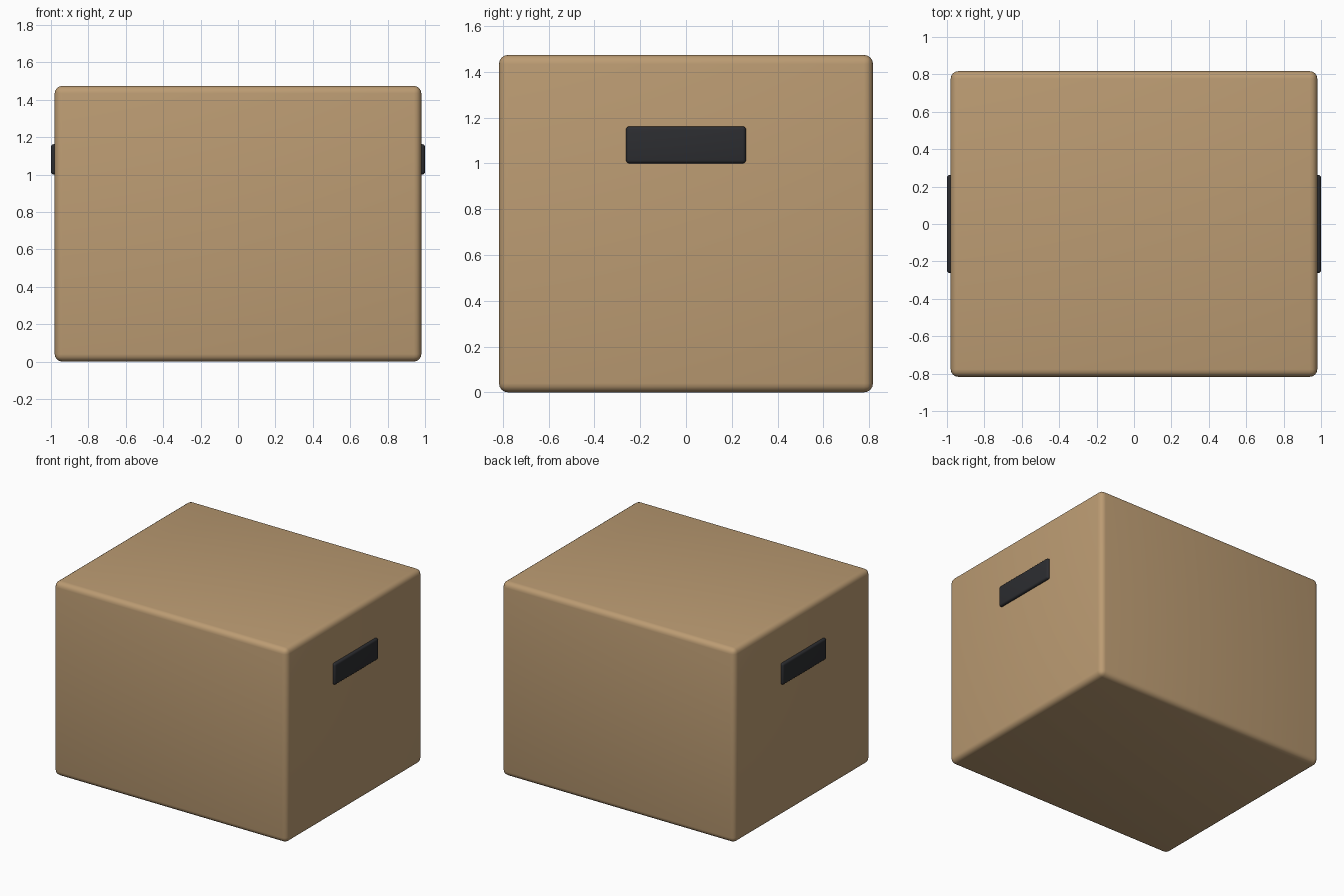
import bpy

if "Cube" in bpy.data.objects:
    bpy.data.objects.remove(bpy.data.objects["Cube"])


def material(name, color):
    m = bpy.data.materials.new(name)
    m.diffuse_color = color
    m.use_nodes = True
    m.node_tree.nodes["Principled BSDF"].inputs["Base Color"].default_value = m.diffuse_color
    return m


def rounded_box(name, size, center, bevel, mat):
    bpy.ops.mesh.primitive_cube_add(size=1, location=center)
    ob = bpy.context.object
    ob.name = name
    ob.scale = size
    bpy.ops.object.transform_apply(location=False, rotation=False, scale=True)
    mod = ob.modifiers.new("rounded_edges", 'BEVEL')
    mod.width = bevel
    mod.segments = 4
    bpy.ops.object.modifier_apply(modifier=mod.name)
    bpy.ops.object.shade_smooth_by_angle()
    ob.data.materials.append(mat)
    return ob


cardboard = material("cardboard", (0.50, 0.33, 0.17, 1))
dark = material("dark_handle", (0.025, 0.026, 0.03, 1))

# Closed carton
rounded_box("carton", (1.96, 1.634, 1.474), (0, 0, 0.737), 0.04, cardboard)

# Hand-hold plates on the left and right sides
for side, label in ((-1, "left"), (1, "right")):
    rounded_box(f"handle_{label}", (0.04, 0.524, 0.162),
                (side * 0.98, 0, 1.081), 0.015, dark)
